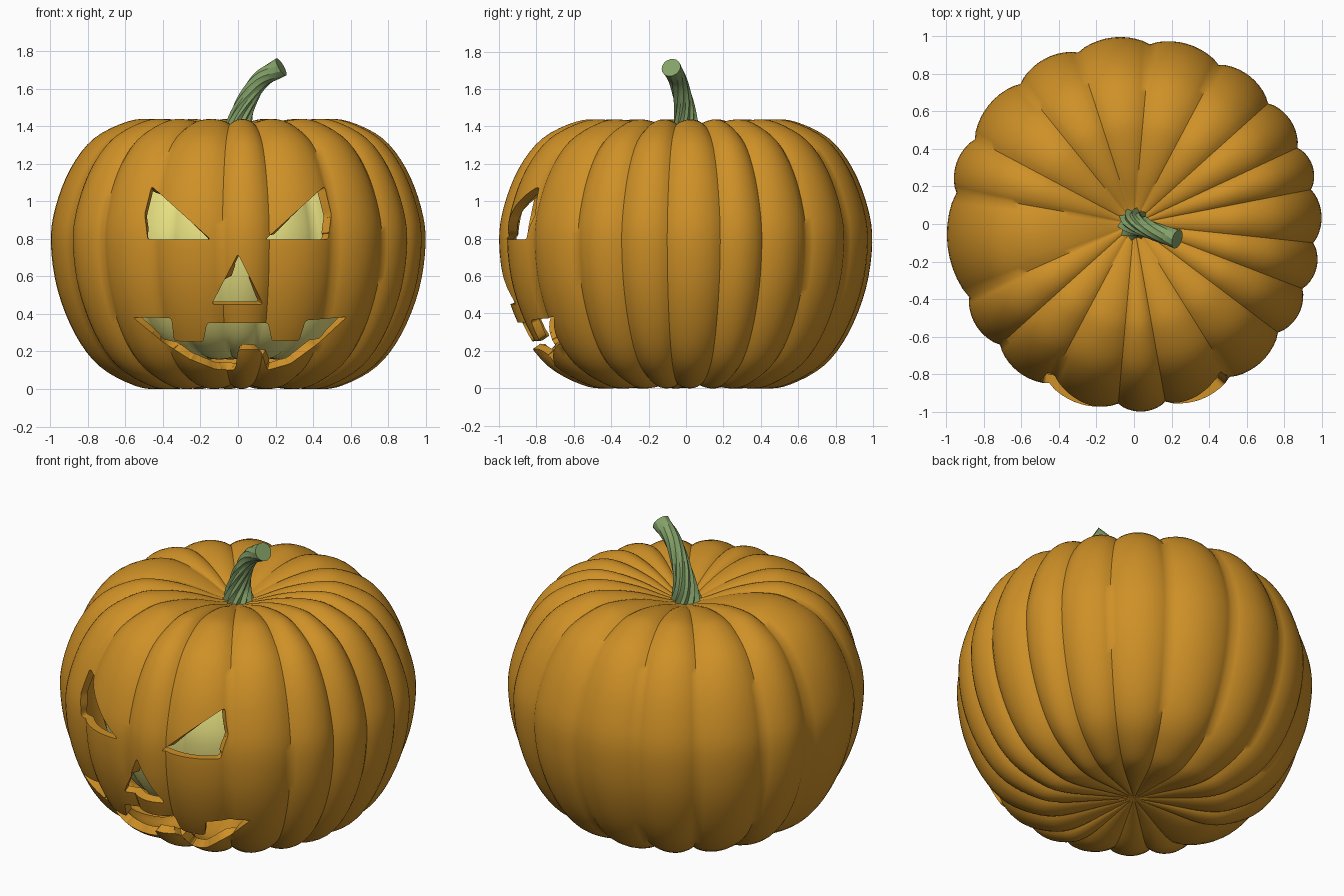
import bpy, bmesh
from math import sin, cos, pi, radians
from mathutils import Vector, Matrix

if "Cube" in bpy.data.objects:
    bpy.data.objects.remove(bpy.data.objects["Cube"])


def material(name, rgb):
    m = bpy.data.materials.new(name)
    m.use_nodes = True
    m.diffuse_color = (*rgb, 1)
    m.node_tree.nodes["Principled BSDF"].inputs["Base Color"].default_value = (*rgb, 1)
    return m


ORANGE = material("pumpkin orange", (0.62, 0.28, 0.02))
YELLOW = material("pale yellow glow", (0.80, 0.75, 0.22))
GREEN = material("stem green", (0.23, 0.36, 0.14))


def add_object(name, bm, *mats):
    bmesh.ops.recalc_face_normals(bm, faces=bm.faces)
    mesh = bpy.data.meshes.new(name)
    bm.to_mesh(mesh)
    bm.free()
    for m in mats:
        mesh.materials.append(m)
    ob = bpy.data.objects.new(name, mesh)
    bpy.context.collection.objects.link(ob)
    return ob


def activate(ob):
    bpy.ops.object.select_all(action='DESELECT')
    ob.select_set(True)
    bpy.context.view_layer.objects.active = ob


def smooth(ob, angle):
    activate(ob)
    bpy.ops.object.shade_smooth_by_angle(angle=radians(angle))


def spline(points, steps):
    """Catmull-Rom curve through the points."""
    p = [Vector(q) for q in points]
    p = [2 * p[0] - p[1]] + p + [2 * p[-1] - p[-2]]
    out = []
    for i in range(1, len(p) - 2):
        a, b, c, d = p[i - 1:i + 3]
        for k in range(steps):
            t = k / steps
            out.append(0.5 * (2 * b + (c - a) * t + (2 * a - 5 * b + 4 * c - d) * t * t
                              + (3 * b - a - 3 * c + d) * t ** 3))
    return out + [p[-2]]


# Pumpkin surface: a profile swept around with uneven lobes
PROFILE = [(0, .06), (.2, .03), (.42, 0), (.56, .02), (.74, .12), (.87, .29), (.965, .53),
           (1, .78), (.975, .97), (.895, 1.175), (.77, 1.335), (.59, 1.425), (.45, 1.435),
           (.27, 1.40), (.1, 1.34), (0, 1.32)]
CREASES = [-156, -138, -118, -95, -80, -58, -37, -21, -6, 11, 25, 42, 62, 85, 108, 129, 152, 170]
MIDDLE = 0.715
LOBE_STEPS = 10


def pumpkin(scale, depth):
    bm = bmesh.new()
    spokes = []
    for a, b in zip(CREASES, CREASES[1:] + [CREASES[0] + 360]):
        for k in range(LOBE_STEPS):
            t = k / LOBE_STEPS
            spokes.append((radians(a + (b - a) * t), 1 - sin(pi * t) ** 0.75))
    curve = spline(PROFILE, 4)
    rings = []
    for r, z in curve[1:-1]:
        ring = []
        for angle, notch in spokes:
            s = scale * (1 - depth * notch * min(1, r / 0.5))
            ring.append(bm.verts.new((r * s * cos(angle), r * s * sin(angle),
                                      MIDDLE + (z - MIDDLE) * s)))
        rings.append(ring)
    n = len(spokes)
    for lower, upper in zip(rings, rings[1:]):
        for i in range(n):
            j = (i + 1) % n
            bm.faces.new((lower[i], lower[j], upper[j], upper[i]))
    for ring, end in ((rings[0], curve[0]), (rings[-1], curve[-1])):
        pole = bm.verts.new((0, 0, MIDDLE + (end.y - MIDDLE) * scale))
        for i in range(n):
            bm.faces.new((ring[i], ring[(i + 1) % n], pole))
    return bm


# Face openings, drawn in x and z
EYE = [(.145, .795), (.46, 1.08), (.497, .93), (.48, .795)]
NOSE = [(-.14, .45), (0, .72), (.135, .45)]
MOUTH = [(-.56, .382), (-.355, .378), (-.34, .255), (-.185, .25), (-.165, .352),
         (.16, .352), (.18, .255), (.325, .255), (.36, .365), (.58, .384),
         (.43, .245), (.28, .135), (.155, .1), (.12, .21), (0, .21), (-.015, .1),
         (-.12, .105), (-.26, .16), (-.4, .25)]

cutter_bm = bmesh.new()
for outline in (EYE, [(-x, z) for x, z in EYE], NOSE, MOUTH):
    front = [cutter_bm.verts.new((x, -1.3, z)) for x, z in outline]
    back = [cutter_bm.verts.new((x, -0.4, z)) for x, z in outline]
    cutter_bm.faces.new(front)
    cutter_bm.faces.new(back[::-1])
    sides = []
    for i in range(len(front)):
        j = (i + 1) % len(front)
        cutter_bm.faces.new((front[i], back[i], back[j], front[j]))
        sides.append(cutter_bm.edges.get((front[i], back[i])))
    bmesh.ops.bevel(cutter_bm, geom=sides, offset=0.014, segments=2, profile=0.5,
                    affect='EDGES')
for f in cutter_bm.faces:
    f.material_index = 1
cutter = add_object("face_cutter", cutter_bm, ORANGE, YELLOW)
cutter.hide_render = True

# Carved rind: cut the skin, drop the pocket faces, then thicken inwards
rind = add_object("carved_rind", pumpkin(1, 0.04), ORANGE, YELLOW)
activate(rind)
cut = rind.modifiers.new("cut", 'BOOLEAN')
cut.operation = 'DIFFERENCE'
cut.solver = 'EXACT'
cut.object = cutter
bpy.ops.object.modifier_apply(modifier="cut")
bpy.data.objects.remove(cutter)

bm = bmesh.new()
bm.from_mesh(rind.data)
bmesh.ops.delete(bm, geom=[f for f in bm.faces if f.material_index == 1], context='FACES')
bm.to_mesh(rind.data)
bm.free()
rind.data.materials.pop(index=1)
wall = rind.modifiers.new("wall", 'SOLIDIFY')
wall.thickness = 0.05
wall.offset = -1
bpy.ops.object.modifier_apply(modifier="wall")
smooth(rind, 55)

# Glowing core seen through the openings
core = add_object("glowing_core", pumpkin(0.78, 0.03), YELLOW)
smooth(core, 55)

# Stem: a ribbed, twisting tube that bends to the left
path = spline([(0, 0, 1.31), (.008, 0, 1.42), (.05, -.015, 1.54), (.125, -.045, 1.65),
               (.23, -.08, 1.715)], 6)
RIBS = 10
bm = bmesh.new()
rings = []
for k, p in enumerate(path):
    t = k / (len(path) - 1)
    ahead = path[min(k + 1, len(path) - 1)] - path[max(k - 1, 0)]
    turn = Vector((0, 0, 1)).rotation_difference(ahead.normalized()).to_matrix()
    turn = turn @ Matrix.Rotation(2.4 * t, 3, 'Z')
    radius = 0.047 + 0.05 * (1 - t) ** 3 + 0.006 * t ** 6
    groove = 0.24 * (1 - t) + 0.02
    ring = []
    for i in range(RIBS * 2):
        a = pi * i / RIBS
        r = radius * (1 - groove * (i % 2))
        ring.append(bm.verts.new(p + turn @ Vector((r * cos(a), r * sin(a), 0))))
    rings.append(ring)
for lower, upper in zip(rings, rings[1:]):
    for i in range(RIBS * 2):
        j = (i + 1) % (RIBS * 2)
        bm.faces.new((lower[i], lower[j], upper[j], upper[i]))
bm.faces.new(rings[0][::-1])
bm.faces.new(rings[-1])
stem = add_object("stem", bm, GREEN)
smooth(stem, 25)
